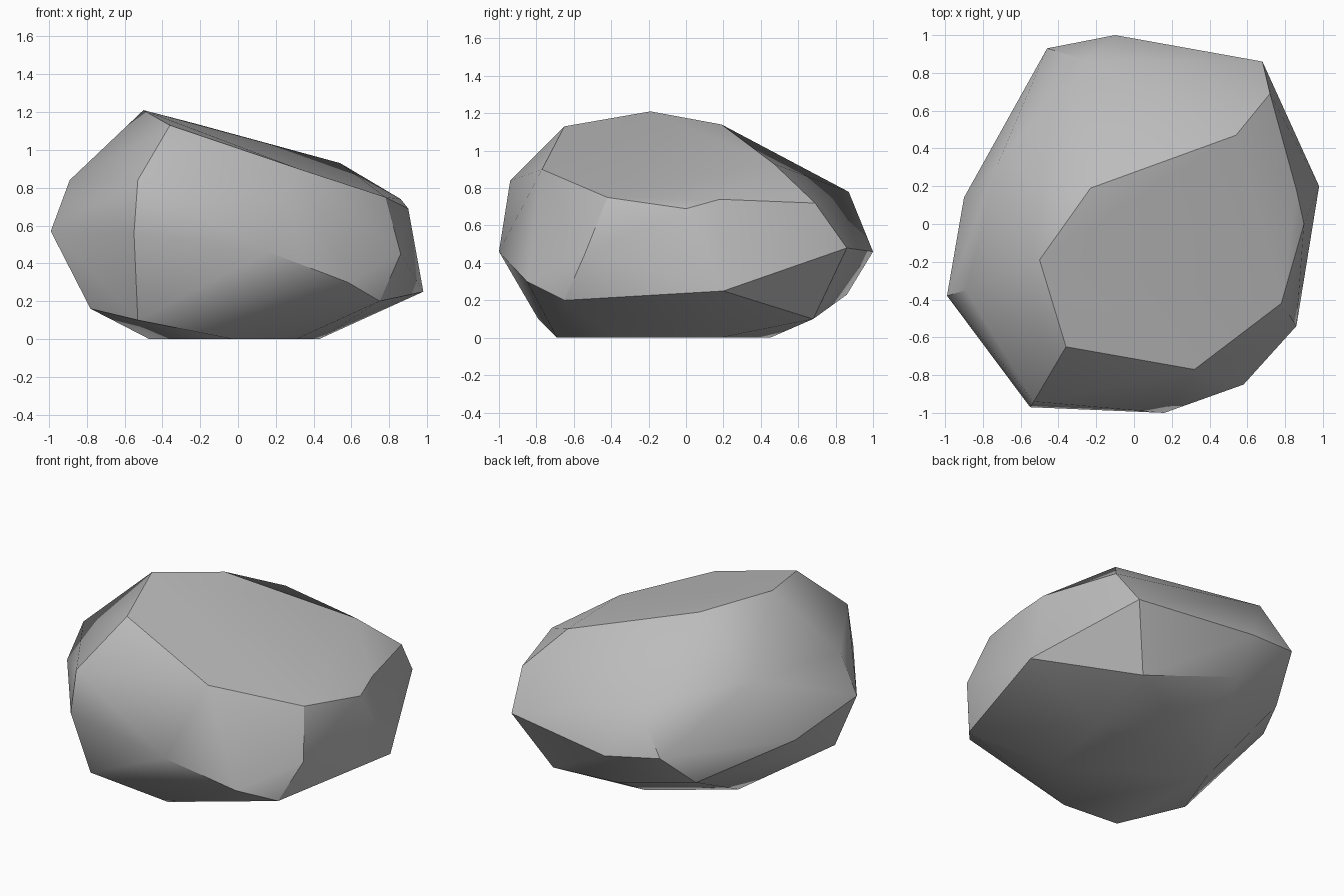
import bpy
import bmesh
import math

# Remove only the default cube
default_cube = bpy.data.objects.get("Cube")
if default_cube:
    bpy.data.objects.remove(default_cube, do_unlink=True)


def make_material(name, color, roughness):
    material = bpy.data.materials.new(name)
    material.use_nodes = True
    material.diffuse_color = color
    shader = next(n for n in material.node_tree.nodes if n.type == "BSDF_PRINCIPLED")
    shader.inputs["Base Color"].default_value = color
    shader.inputs["Roughness"].default_value = roughness
    return material


def build_hull(name, rings, material, flat_angle, sharp_angle):
    """Wrap the corner rings in a convex skin and merge nearly flat facets."""
    bm = bmesh.new()
    for ring in rings:
        for corner in ring:
            bm.verts.new(corner)
    hull = bmesh.ops.convex_hull(bm, input=bm.verts[:], use_existing_faces=False)
    unused = {v for key in ("geom_interior", "geom_unused") for v in hull[key]
              if isinstance(v, bmesh.types.BMVert)}
    bmesh.ops.delete(bm, geom=list(unused), context="VERTS")
    bmesh.ops.dissolve_limit(bm, angle_limit=flat_angle,
                             verts=bm.verts[:], edges=bm.edges[:])
    bmesh.ops.recalc_face_normals(bm, faces=bm.faces[:])

    mesh = bpy.data.meshes.new(name)
    bm.to_mesh(mesh)
    bm.free()
    mesh.materials.append(material)
    obj = bpy.data.objects.new(name, mesh)
    bpy.context.collection.objects.link(obj)

    # Soft shading over gentle bends, crisp chiselled edges elsewhere
    bpy.ops.object.select_all(action="DESELECT")
    obj.select_set(True)
    bpy.context.view_layer.objects.active = obj
    bpy.ops.object.shade_smooth_by_angle(angle=sharp_angle)
    return obj


# Corners of the sloping top facet
top_ring = [
    (-.5, -.19, 1.21), (-.36, -.65, 1.13), (.32, -.77, .9), (.78, -.42, .75),
    (.9, 0, .69), (.86, .18, .74), (.54, .47, .93), (-.23, .19, 1.14),
]

# Shoulder corners below the top facet
shoulder_ring = [
    (-.89, -.35, .84), (-.53, -.94, .84), (.72, .69, .72),
    (-.26, .87, .78), (-.72, .32, .87),
]

# Widest corners around the middle
waist_ring = [
    (-.99, -.38, .57), (-.55, -.97, .56), (.16, -1, .46), (.86, -.54, .45),
    (.98, .2, .25), (.68, .86, .48), (-.1, 1, .46), (-.46, .93, .51),
    (-.9, .14, .45),
]

# Tapering corners of the underside
lower_ring = [
    (-.78, -.45, .16), (-.53, -.79, .1), (.58, -.85, .3), (.75, -.65, .2),
    (.5, .68, .1), (-.1, .86, .23), (-.55, .68, .28),
]

# Corners of the flat resting face
base_ring = [
    (-.03, -.69, 0), (.31, -.38, 0), (.43, .18, 0), (-.02, .45, 0), (-.47, .12, 0),
]

stone_grey = make_material("stone grey", (.5, .5, .5, 1), .9)
build_hull("rock", [top_ring, shoulder_ring, waist_ring, lower_ring, base_ring],
           stone_grey, math.radians(4), math.radians(30))
